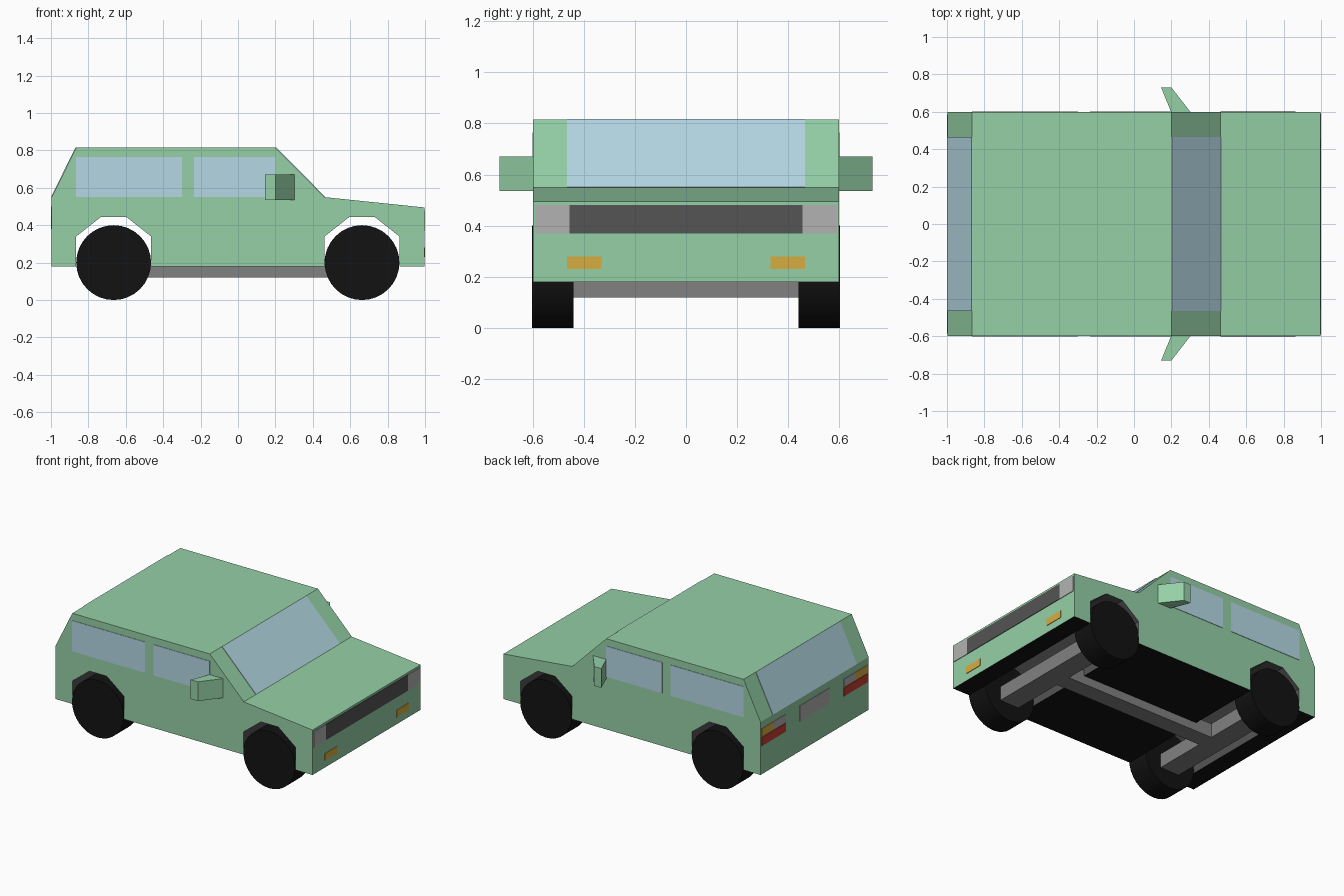
import bpy, bmesh, math

if "Cube" in bpy.data.objects:
    bpy.data.objects.remove(bpy.data.objects["Cube"])


def mat(name, r, g, b):
    m = bpy.data.materials.new(name)
    m.diffuse_color = (r, g, b, 1)
    m.use_nodes = True
    m.node_tree.nodes["Principled BSDF"].inputs["Base Color"].default_value = m.diffuse_color
    return m


GREEN = mat("green_paint", 0.30, 0.63, 0.38)
GLASS = mat("glass", 0.46, 0.69, 0.78)
BLACK = mat("black", 0.006, 0.006, 0.006)
DARK = mat("dark_grey", 0.09, 0.09, 0.09)
SILVER = mat("silver", 0.45, 0.45, 0.45)
STEEL = mat("steel", 0.22, 0.22, 0.22)
AMBER = mat("amber", 0.68, 0.42, 0.05)
RED = mat("red", 0.55, 0.05, 0.03)


def prism(name, pts, step, m):
    """Extrude a closed loop of 3D points along the vector step."""
    bm = bmesh.new()
    a = [bm.verts.new(p) for p in pts]
    b = [bm.verts.new([p[i] + step[i] for i in range(3)]) for p in pts]
    bm.faces.new(a)
    bm.faces.new(b[::-1])
    n = len(pts)
    for i in range(n):
        j = (i + 1) % n
        bm.faces.new((a[i], b[i], b[j], a[j]))
    bmesh.ops.recalc_face_normals(bm, faces=bm.faces)
    me = bpy.data.meshes.new(name)
    bm.to_mesh(me)
    bm.free()
    me.materials.append(m)
    ob = bpy.data.objects.new(name, me)
    bpy.context.collection.objects.link(ob)
    return ob


def box(name, x, y, z, m):
    pts = [(x[0], y[0], z[0]), (x[1], y[0], z[0]), (x[1], y[1], z[0]), (x[0], y[1], z[0])]
    return prism(name, pts, (0, 0, z[1] - z[0]), m)


def mirror_y(ob):
    ob.modifiers.new("mirror", "MIRROR").use_axis = (False, True, False)
    return ob


# Body: side profile with both wheel arches
X, W, E = 0.996, 0.598, 0.004


def arch(c):
    return [(c - 0.2, 0.18), (c - 0.2, 0.34), (c - 0.067, 0.445),
            (c + 0.067, 0.445), (c + 0.2, 0.34), (c + 0.2, 0.18)]


WHEELS = {"front": 0.663, "rear": -0.665}
profile = ([(-X, 0.18)] + arch(WHEELS["rear"]) + arch(WHEELS["front"])
           + [(X, 0.18), (X, 0.495), (0.463, 0.55), (0.2, 0.815), (-0.865, 0.815), (-X, 0.55)])
body = prism("body", [(x, -W, z) for x, z in profile], (0, 2 * W, 0), GREEN)

# Dark underside and wheel wells
body.data.materials.append(BLACK)
body.data.materials.append(DARK)
for p in body.data.polygons:
    if abs(p.normal.y) < 0.5 and p.center.z < 0.46 and abs(p.center.x) < 0.95:
        p.material_index = 1 if p.center.z < 0.2 else 2
    elif p.normal.z < -0.9:
        p.material_index = 1

# Windscreen and rear window, lying on the sloped ends
for name, lo, hi, d in (("windscreen", (0.463, 0.55), (0.2, 0.815), 1),
                        ("rear_window", (-X, 0.55), (-0.865, 0.815), -1)):
    pts = [(lo[0], -0.465, lo[1]), (lo[0], 0.465, lo[1]), (hi[0], 0.465, hi[1]), (hi[0], -0.465, hi[1])]
    prism(name, pts, (d * E * 0.8, 0, 0.002), GLASS)

# Side windows
for name, x in (("rear_side_window", (-0.865, -0.3)), ("front_side_window", (-0.235, 0.2))):
    mirror_y(box(name, x, (W - 0.01, W + 0.003), (0.55, 0.765), GLASS))

# Door mirrors
plan = [(0.2, 0.595), (0.305, 0.595), (0.2, 0.73), (0.145, 0.73)]
mirror_y(prism("door_mirror", [(x, y, 0.535) for x, y in plan], (0, 0, 0.135), GREEN))

# Nose: grille, headlights, indicators
nose, tail = (X - 0.01, X + E), (-X - E, -X + 0.01)
box("grille", nose, (-0.455, 0.455), (0.37, 0.48), DARK)
mirror_y(box("headlight", nose, (0.455, 0.59), (0.37, 0.48), SILVER))
mirror_y(box("front_indicator", nose, (0.33, 0.465), (0.23, 0.28), AMBER))

# Tail: lamps and plate
mirror_y(box("brake_light", tail, (0.32, 0.585), (0.38, 0.44), RED))
mirror_y(box("rear_indicator", tail, (0.455, 0.585), (0.445, 0.5), AMBER))
mirror_y(box("reversing_light", tail, (0.32, 0.455), (0.445, 0.5), SILVER))
box("number_plate", tail, (-0.165, 0.165), (0.39, 0.5), SILVER)

# Chassis: axles and central shaft
for end, x in WHEELS.items():
    box(end + "_axle", (x - 0.075, x + 0.075), (-0.44, 0.44), (0.12, 0.22), STEEL)
box("drive_shaft", (-0.59, 0.588), (-0.06, 0.06), (0.12, 0.22), STEEL)

# Wheels
for end, x in WHEELS.items():
    for side, y in (("left", 0.521), ("right", -0.521)):
        bpy.ops.mesh.primitive_cylinder_add(vertices=32, radius=0.2, depth=0.162,
                                            location=(x, y, 0.2), rotation=(math.pi / 2, 0, 0))
        wheel = bpy.context.object
        wheel.name = f"{end}_{side}_wheel"
        wheel.data.materials.append(BLACK)
        bpy.ops.object.shade_smooth_by_angle()
